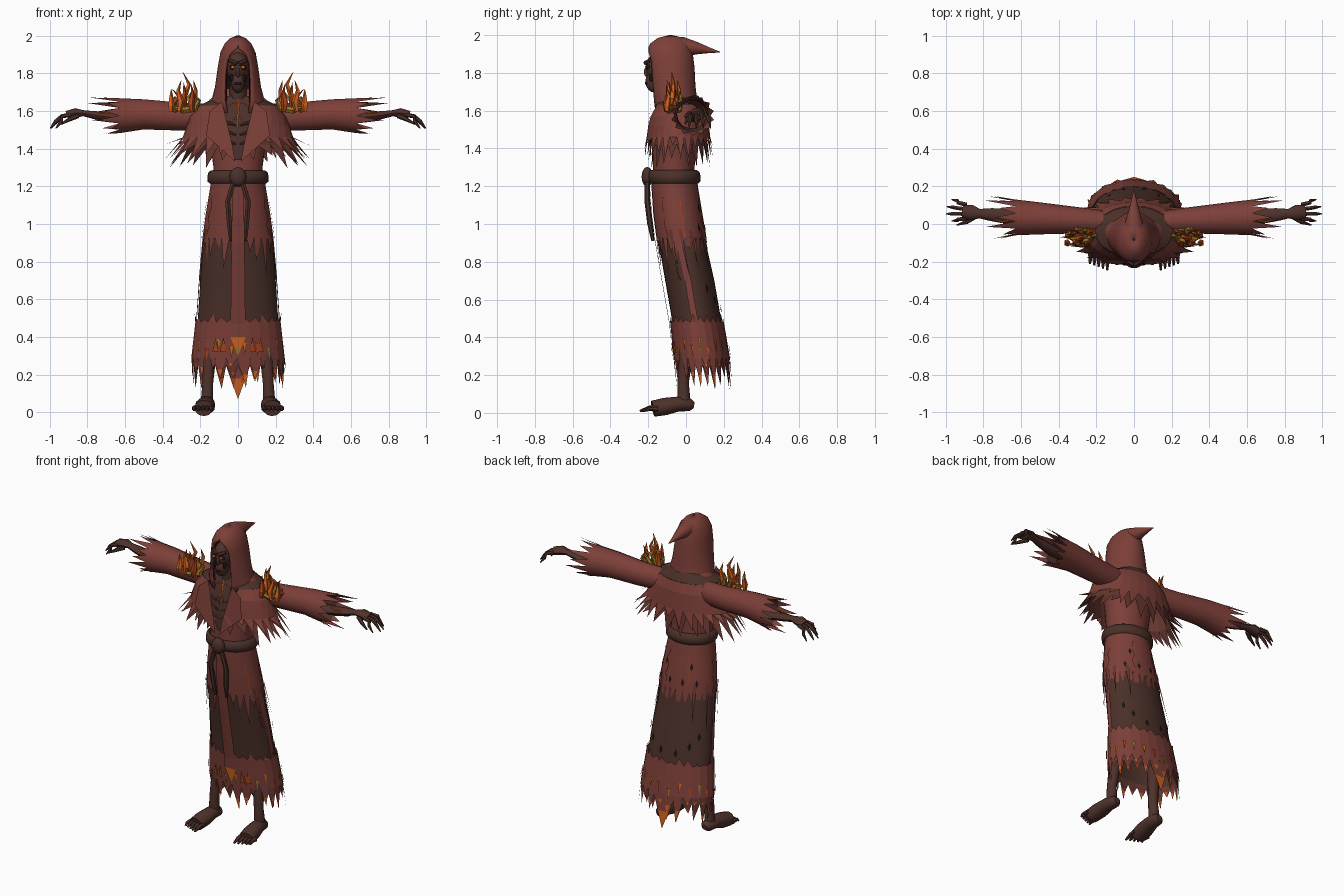
import bpy, bmesh, math, random
from mathutils import Vector as V

random.seed(4)
if "Cube" in bpy.data.objects:
    bpy.data.objects.remove(bpy.data.objects["Cube"])
COLORS = {"robe": (.205, .05, .04), "robe_shade": (.125, .036, .028), "brown_cloth": (.07, .03, .022),
          "skin": (.078, .031, .024), "black": (.012, .008, .007), "orange": (.62, .12, .012),
          "gold": (.33, .17, .02), "ember": (.38, .055, .012)}
MATS = {}
for key, c in COLORS.items():
    m = bpy.data.materials.new(key)
    m.use_nodes = True
    m.diffuse_color = (*c, 1)
    m.node_tree.nodes["Principled BSDF"].inputs["Base Color"].default_value = (*c, 1)
    MATS[key] = m
KEYS = list(COLORS)
TAU = math.tau
uni = random.uniform

# Elliptical profiles: height, half width, front y, back y
BODY = [(1.72, .07, -.11, .02), (1.66, .15, -.13, .05), (1.58, .19, -.16, .06), (1.45, .15, -.18, .06),
        (1.3, .13, -.175, .045), (1.2, .14, -.175, .055), (1.05, .165, -.165, .08), (.9, .185, -.145, .105),
        (.7, .2, -.11, .15), (.47, .215, -.07, .19), (.3, .235, -.055, .22), (.08, .255, -.035, .24)]
CAPE = [(1.68, .1, -.14, .06), (1.63, .2, -.17, .09), (1.57, .25, -.19, .11), (1.48, .28, -.205, .12),
        (1.4, .31, -.2, .13), (1.3, .34, -.19, .12)]
HOOD = [(2, .008, -.09, -.075), (1.985, .045, -.15, -.01), (1.955, .073, -.19, .02), (1.91, .094, -.21, .035),
        (1.83, .108, -.21, .045), (1.73, .122, -.2, .05), (1.65, .142, -.185, .06), (1.59, .155, -.17, .07)]


def at(tab, a, z, off=0):
    """Point on a profile at an angle measured from the front."""
    z0 = min(max(z, tab[-1][0]), tab[0][0])
    for p, q in zip(tab, tab[1:]):
        if z0 >= q[0]:
            t = (p[0] - z0) / (p[0] - q[0])
            rx, yf, yb = [p[k] + (q[k] - p[k]) * t for k in (1, 2, 3)]
            break
    return V((math.sin(a) * (rx + off), (yf + yb) / 2 - math.cos(a) * ((yb - yf) / 2 + off), z))


def arc(tab, z, n, off=0, gap=0):
    """Ring of points, leaving a front gap of the given half width."""
    rx = at(tab, TAU / 4, z).x
    g = math.asin(min(gap / rx, 1))
    return [at(tab, g + (TAU - 2 * g) * i / n, z, off) for i in range(n + 1)]


class Part:
    def __init__(self):
        self.bm = bmesh.new()

    def poly(self, pts, mat):
        f = self.bm.faces.new([self.bm.verts.new(p) for p in pts])
        f.material_index = KEYS.index(mat)

    def grid(self, rows, mat):
        for r, s in zip(rows, rows[1:]):
            for i in range(len(r) - 1):
                self.poly((r[i], r[i + 1], s[i + 1], s[i]), mat)

    def spike(self, a, b, tip, mat, end=None, cut=.55):
        if end:
            c, d = a.lerp(tip, cut), b.lerp(tip, cut)
            self.poly((a, b, d, c), mat)
            self.poly((c, d, tip), end)
        else:
            self.poly((a, b, tip), mat)

    def fringe(self, row, tab, lo, hi, mat, end=None, off=0, flare=0):
        for a, b in zip(row, row[1:]):
            m = (a + b) / 2
            tip = m + V((m.x * flare + uni(-.012, .012), (m.y + .04) * flare * .3, -uni(lo, hi)))
            if tab is BODY:
                tip.y += .1 * (m.z - tip.z)
            self.spike(a, b, tip, mat, end)

    def tube(self, pts, radii, mat, n=8, flat=1):
        pts = [V(p) for p in pts]
        way = (pts[-1] - pts[0]).normalized()
        ref = min((V((1, 0, 0)), V((0, 1, 0)), V((0, 0, 1))), key=lambda r: abs(r.dot(way)))
        rows = []
        for i, p in enumerate(pts):
            d = (pts[min(i + 1, len(pts) - 1)] - pts[max(i - 1, 0)]).normalized()
            u = d.cross(ref).normalized()
            w = d.cross(u)
            ring = []
            for k in range(n + 1):
                o = (u * math.cos(TAU * k / n) + w * math.sin(TAU * k / n)) * radii[i]
                o.z *= flat
                ring.append(p + o)
            rows.append(ring)
        self.grid(rows, mat)
        self.poly(rows[0][:-1], mat)
        self.poly(rows[-1][:-1], mat)

    def ball(self, c, size, mat):
        rows = [[V((c[0] + size[0] * math.sin(t) * math.cos(p), c[1] + size[1] * math.sin(t) * math.sin(p),
                    c[2] + size[2] * math.cos(t))) for p in [TAU * k / 12 for k in range(13)]]
                for t in [.02 + (math.pi - .04) * j / 8 for j in range(9)]]
        self.grid(rows, mat)

    def crack(self, tab, path, mat, width=.006, off=.014):
        for (a, z), (b, y) in zip(path, path[1:]):
            p, q = at(tab, a, z, off), at(tab, b, y, off)
            side = (at(tab, a + .1, z, off) - at(tab, a - .1, z, off)).normalized() * width / 2
            self.poly((p - side, p + side, q + side, q - side), mat)

    def done(self, name, smooth=True, mirror=False, thick=0):
        bmesh.ops.remove_doubles(self.bm, verts=self.bm.verts, dist=.0004)
        bmesh.ops.recalc_face_normals(self.bm, faces=self.bm.faces)
        me = bpy.data.meshes.new(name)
        self.bm.to_mesh(me)
        for k in KEYS:
            me.materials.append(MATS[k])
        ob = bpy.data.objects.new(name, me)
        bpy.context.collection.objects.link(ob)
        if smooth:
            bpy.ops.object.select_all(action="DESELECT")
            ob.select_set(True)
            bpy.context.view_layer.objects.active = ob
            bpy.ops.object.shade_smooth_by_angle(angle=math.radians(45))
        if thick:
            ob.modifiers.new("thickness", "SOLIDIFY").thickness = thick
        if mirror:
            ob.modifiers.new("mirror", "MIRROR")


# Under-robe, then the two tattered skirt tiers
p = Part()
p.grid([arc(BODY, z, 32) for z in (1.72, 1.66, 1.58, 1.45, 1.3, 1.2, 1.1)], "robe")
p.grid([arc(BODY, z, 32) for z in (1.1, .9, .7, .47, .28)], "brown_cloth")
p.done("under_robe")
p = Part()
rows = [arc(BODY, z, 26, .008) for z in (1.27, 1.2, 1.05, .93)]
p.grid(rows, "robe")
p.fringe(rows[-1], BODY, .05, .24, "robe")
p.done("upper_skirt")
p = Part()
for off, top, low, lo, hi, mat, end in ((.004, .46, .25, .03, .13, "robe_shade", "ember"),
                                        (.012, .48, .29, .05, .17, "robe", "orange")):
    rows = [arc(BODY, z, 24, off) for z in (top, .4, low)]
    p.grid(rows, mat)
    p.fringe(rows[-1], BODY, lo, hi, mat, end)
    p.fringe(rows[0], BODY, -.05, -.01, mat)
back = [at(BODY, math.pi + s * .32, .29, .014) for s in (-1, 1)]
p.spike(*back, V((0, .25, .07)), "robe", "orange", .5)
p.done("lower_skirt", smooth=False)

# Front panel, side seams and torn streamers
p = Part()
p.grid([[at(BODY, a, z, .018) for a in (-.17, 0, .17)] for z in (1.2, 1.05, .9, .7, .47, .4)], "robe")
p.spike(at(BODY, -.17, .4, .018), at(BODY, .17, .4, .018), at(BODY, 0, .3, .018), "orange", "gold")
for s in (-1, 1):
    p.crack(BODY, [(s * 1.45, .95), (s * 1.5, .7), (s * 1.5, .45)], "robe", .035, .006)
    for a in (1.1, 1.5, 1.9, 2.4):
        p.spike(at(BODY, s * a, .97, .012), at(BODY, s * (a + .14), .97, .012),
                at(BODY, s * (a + .08), uni(.64, .75), .02), "robe_shade")
p.done("front_panel", smooth=False)

# Glowing cracks, burnt holes and ember patches on the skirt
p = Part()
for s in (-1, 1):
    for a, z in ((1, 1.14), (1.7, 1.12), (2.7, 1.16), (1.2, .9)):
        p.crack(BODY, [(s * (a + .05 * (-1) ** k), z - .05 * k) for k in range(5)], "ember")
    for a, z in ((2.6, 1.08), (2.9, .98), (2.4, .98), (2.5, .6), (2.9, .55), (2.2, .66)):
        p.poly([at(BODY, s * a + x, z + y, .013) for x, y in ((-.06, 0), (0, .025), (.06, 0), (0, -.025))], "black")
for i in range(22):
    a, z = TAU * (i + .5) / 22, uni(.3, .37)
    p.poly([at(BODY, a + x, z + y, .019) for x, y in ((-.05, .03), (.05, .02), (0, -.04))],
           ("orange", "ember", "gold")[i % 3])
for a in (-.5, -.32, .32, .5):
    p.poly([at(BODY, a + x, .36 + y, .02) for x, y in ((-.07, -.04), (0, .04), (.07, -.04))], "ember")
p.done("embers_and_holes", smooth=False)

# Belt, knot and hanging tails
p = Part()
ringz = [(1.215, .012), (1.225, .024), (1.25, .028), (1.275, .024), (1.285, .01)]
p.grid([arc(BODY, z, 32, o) for z, o in ringz], "brown_cloth")
p.ball((0, -.205, 1.25), (.045, .03, .052), "brown_cloth")
for s in (-1, 1):
    p.tube([(s * .02, -.205, 1.23), (s * .055, -.205, 1.12), (s * .045, -.19, 1), (s * .04, -.175, .91)],
           [.014, .015, .015, .008], "brown_cloth", 6)
p.done("belt")

# Bare chest with ribs and a glowing mark
p = Part()
p.grid([[at(BODY, s * g, z, .012) for s in (-1, -.5, 0, .5, 1)]
        for z, g in ((1.68, .7), (1.6, .6), (1.5, .55), (1.42, .35), (1.34, .1))], "skin")
for z in (1.54, 1.49, 1.44):
    for s in (-1, 1):
        p.tube([at(BODY, s * a, z - .02 + a * .06, .012) for a in (.06, .25, .45)], [.004, .008, .006], "skin", 6)
mark = [(0, 1.66), (.02, 1.6), (-.02, 1.56), (0, 1.51)]
p.crack(BODY, mark, "orange", .008, .021)
for s in (-1, 1):
    p.crack(BODY, [(0, 1.63), (s * .13, 1.645), (s * .26, 1.625)], "orange", .007, .023)
    p.crack(BODY, [(0, 1.58), (s * .1, 1.56), (s * .13, 1.54)], "orange", .006, .021)
p.done("chest")

# Tattered shoulder cape in two layers with lapels
p = Part()
p.grid([arc(CAPE, z, 30, .004, g) for z, g in ((1.68, .07), (1.63, .1))], "brown_cloth")
for off, zs, n, lo, hi, mat in ((-.012, (1.6, 1.52, 1.42), 22, .05, .13, "robe_shade"),
                                (.006, (1.63, 1.57, 1.52, 1.46), 26, .03, .12, "robe")):
    rows = [arc(CAPE, z, n, off, max(.015, (z - 1.36) * .4)) for z in zs]
    p.grid(rows, mat)
    p.fringe(rows[-1], CAPE, lo, hi, mat, flare=.32)
for s in (-1, 1):
    p.poly([V((s * x, y, z)) for x, y, z in ((.085, -.185, 1.65), (.15, -.19, 1.6), (.17, -.205, 1.47),
                                             (.09, -.215, 1.4), (.015, -.215, 1.33), (.03, -.21, 1.42))], "robe")
p.done("shoulder_cape", smooth=False)

# Hood with open face and swept-back point
p = Part()
gaps = [(2, 0), (1.985, 0), (1.955, 0), (1.935, .005), (1.91, .04), (1.87, .06), (1.83, .068), (1.73, .072),
        (1.65, .07), (1.59, .055)]
p.grid([arc(HOOD, z, 30, 0, g) for z, g in gaps], "robe")
p.done("hood", thick=.012)
p = Part()
p.tube([(0, -.08, 1.93), (0, -.01, 1.937), (0, .06, 1.93), (0, .12, 1.92), (0, .18, 1.91)],
       [.06, .052, .032, .016, .002], "robe", 12)
p.done("hood_point")

# Gaunt head: skull, brow, jaw, sockets and eyes
p = Part()
p.ball((0, -.13, 1.83), (.062, .085, .085), "skin")
p.ball((0, -.165, 1.755), (.038, .05, .06), "skin")
p.ball((0, -.205, 1.805), (.011, .018, .028), "skin")
p.tube([(0, -.09, 1.6), (0, -.11, 1.76)], [.05, .045], "brown_cloth", 10)
for s in (-1, 1):
    p.tube([(s * .006, -.215, 1.852), (s * .045, -.19, 1.868)], [.012, .009], "skin", 6)
    p.ball((s * .027, -.2, 1.832), (.018, .012, .014), "black")
    p.ball((s * .027, -.211, 1.832), (.01, .006, .008), "orange")
    p.ball((s * .033, -.185, 1.775), (.009, .012, .022), "black")
p.ball((0, -.21, 1.745), (.02, .008, .008), "black")
p.grid([arc(HOOD, z, 12, -.02, .07) for z in (1.87, 1.73, 1.6)], "black")
p.done("head")

# Wide sleeves with torn cuffs
p = Part()
rows = []
for x, y, z, ry, rz in ((.14, .01, 1.57, .06, .07), (.3, .02, 1.57, .07, .076), (.5, .03, 1.582, .085, .082),
                        (.63, .035, 1.575, .095, .095)):
    rows.append([V((x, y + ry * math.cos(TAU * k / 14), z + rz * math.sin(TAU * k / 14))) for k in range(15)])
p.grid(rows, "robe")
for k, (a, b) in enumerate(zip(rows[-1], rows[-1][1:])):
    m = (a + b) / 2
    top = max(0, m.z - 1.56) + max(0, m.y - .05)
    reach = (.07, .12, .04)[k % 3] + top * .35
    p.spike(a, b, V((.63 + reach, m.y + (m.y - .035) * .25, m.z + (m.z - 1.575) * .15)), "robe")
p.grid([[q * 1 + V((-.02, 0, 0)) + (V((.61, .035, 1.575)) - q) * .08 for q in rows[2]],
        [q + (V((.63, .035, 1.575)) - q) * .08 for q in rows[3]]], "brown_cloth")
p.done("sleeves", smooth=True, mirror=True)

# Forearms, palms and curled fingers
p = Part()
p.tube([(.5, .03, 1.57), (.66, .04, 1.565), (.76, .05, 1.578), (.82, .055, 1.588), (.86, .06, 1.59), (.905, .065, 1.578)],
       [.04, .042, .034, .025, .04, .036], "skin", 10, .65)
for k in range(4):
    y, r = .03 + .024 * k, (.97, 1, .995, .97)[k]
    p.tube([(.89, y, 1.58), (.935, y + (k - 1) * .006, 1.572), (.968 - (1 - r), y + (k - 1) * .011, 1.545),
            (r - .003, y + (k - 1) * .014, 1.508)], [.013, .011, .01, .003], "skin", 6)
p.tube([(.85, .035, 1.575), (.89, .01, 1.558), (.94, -.005, 1.53)], [.014, .012, .004], "skin", 6)
p.tube([(.66, .02, 1.596), (.7, .01, 1.59), (.74, .025, 1.59)], [.004, .006, .003], "orange", 5)
p.done("arms", mirror=True)

# Shoulder flames: gold base, orange and ember tongues
p = Part()
for i in range(11):
    x, y = .215 + .014 * i, -.07 + .035 * math.sin(i * 2.4)
    h, mat = ((.07, "gold"), (.15, "orange"), (.11, "ember"))[i % 3]
    h *= 1.15 - abs(i - 4) * .1
    dx = uni(-.02, .03)
    p.tube([(x, y, 1.595), (x + dx, y, 1.595 + h * .4), (x - dx * .5, y + .01, 1.62 + h * .7), (x + dx, y, 1.635 + h)],
           [.012, .019, .011, .001], mat, 5)
p.tube([(.22, -.08, 1.61), (.29, -.09, 1.605), (.35, -.07, 1.62)], [.012, .022, .006], "gold", 6)
p.done("shoulder_flames", smooth=False, mirror=True)

# Thin legs, feet and toes
p = Part()
p.tube([(.13, .03, .55), (.15, 0, .3), (.16, -.015, .16), (.165, -.01, .06)], [.045, .036, .03, .034], "skin", 10)
p.tube([(.163, .042, .04), (.164, .02, .043), (.168, -.04, .047), (.175, -.11, .034), (.182, -.175, .022)],
       [.02, .04, .046, .054, .05], "skin", 12, .85)
for k in range(5):
    x = .138 + .023 * k
    p.tube([(x, -.15, .022), (x + .003, -.195, .024), (x + .004, -.245 + .009 * k, .01)],
           [.016, .014 - .001 * k, .006], "skin", 6)
p.done("legs", mirror=True)
